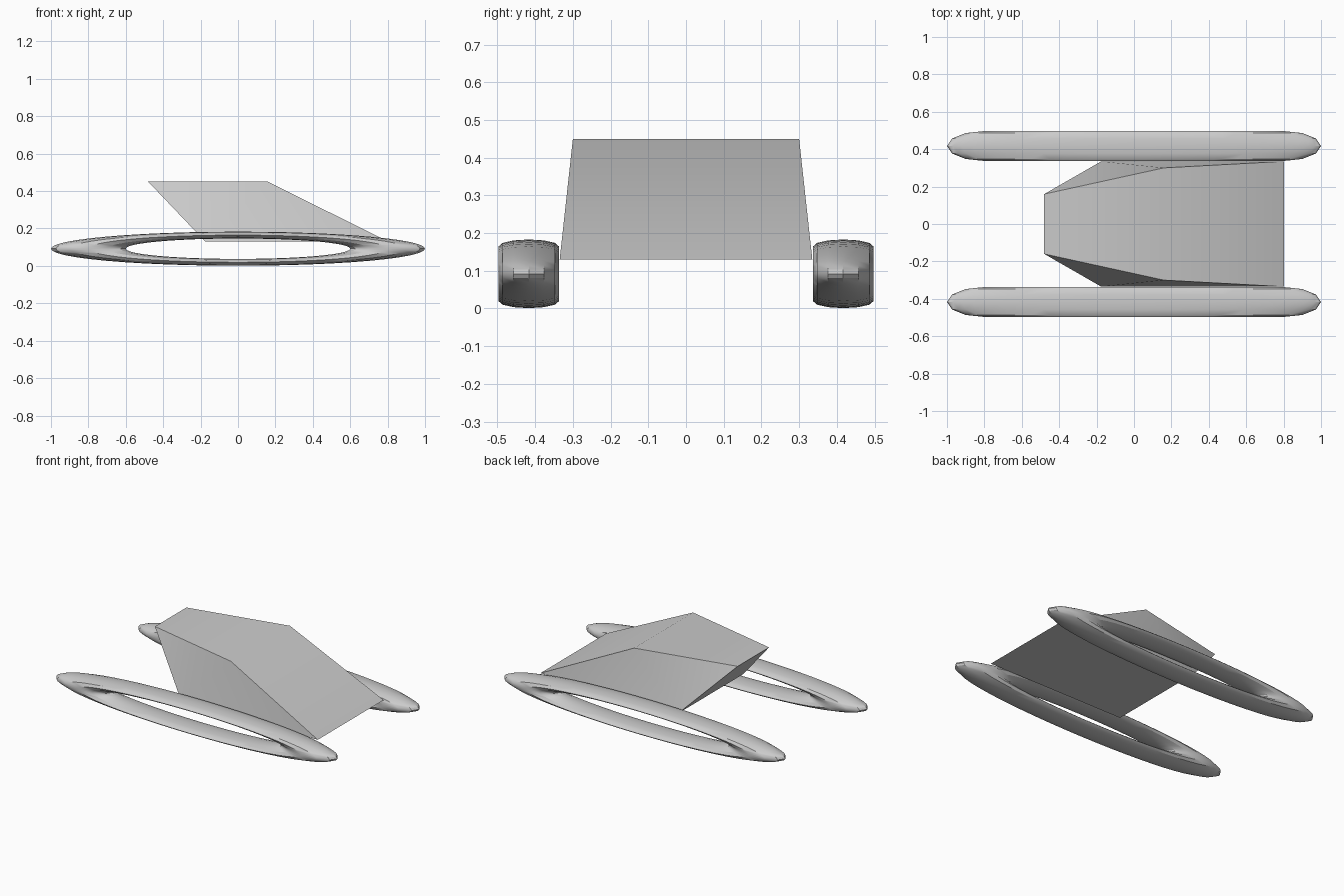
import bpy, bmesh, math
from mathutils import Matrix

if "Cube" in bpy.data.objects:
    bpy.data.objects.remove(bpy.data.objects["Cube"])

grey = bpy.data.materials.new("light grey")
grey.diffuse_color = (0.6, 0.6, 0.6, 1)
grey.use_nodes = True
grey.node_tree.nodes["Principled BSDF"].inputs["Base Color"].default_value = grey.diffuse_color


def finish(obj):
    obj.data.materials.append(grey)
    bpy.ops.object.select_all(action='DESELECT')
    obj.select_set(True)
    bpy.context.view_layer.objects.active = obj
    bpy.ops.object.shade_smooth_by_angle(angle=math.radians(30))


# Flattened ring skids, one on each side
def skid(name, y):
    bpy.ops.mesh.primitive_torus_add(major_radius=0.8, minor_radius=0.2,
                                     major_segments=48, minor_segments=12)
    obj = bpy.context.object
    obj.name = name
    turn = Matrix.Rotation(math.pi / 2, 4, 'X')
    squash = Matrix.Diagonal((1, 0.4, 0.091, 1))
    obj.data.transform(Matrix.Translation((0, y, 0.092)) @ squash @ turn)
    finish(obj)


skid("front_skid", -0.417)
skid("back_skid", 0.417)

# Wedge body: corner stations (x, half width, z) around the side outline
outline = [(-0.175, 0.335, 0.13), (0.803, 0.335, 0.13),
           (0.16, 0.30, 0.45), (-0.48, 0.16, 0.45)]
bm = bmesh.new()
near = [bm.verts.new((x, -w, z)) for x, w, z in outline]
far = [bm.verts.new((x, w, z)) for x, w, z in outline]
for i in range(4):
    j = (i + 1) % 4
    bm.faces.new((near[i], near[j], far[j], far[i]))
for s in (near, far):
    bm.faces.new((s[0], s[1], s[2]))
    bm.faces.new((s[0], s[2], s[3]))
bmesh.ops.recalc_face_normals(bm, faces=bm.faces)
mesh = bpy.data.meshes.new("cabin_body")
bm.to_mesh(mesh)
bm.free()
body = bpy.data.objects.new("cabin_body", mesh)
bpy.context.collection.objects.link(body)
finish(body)
